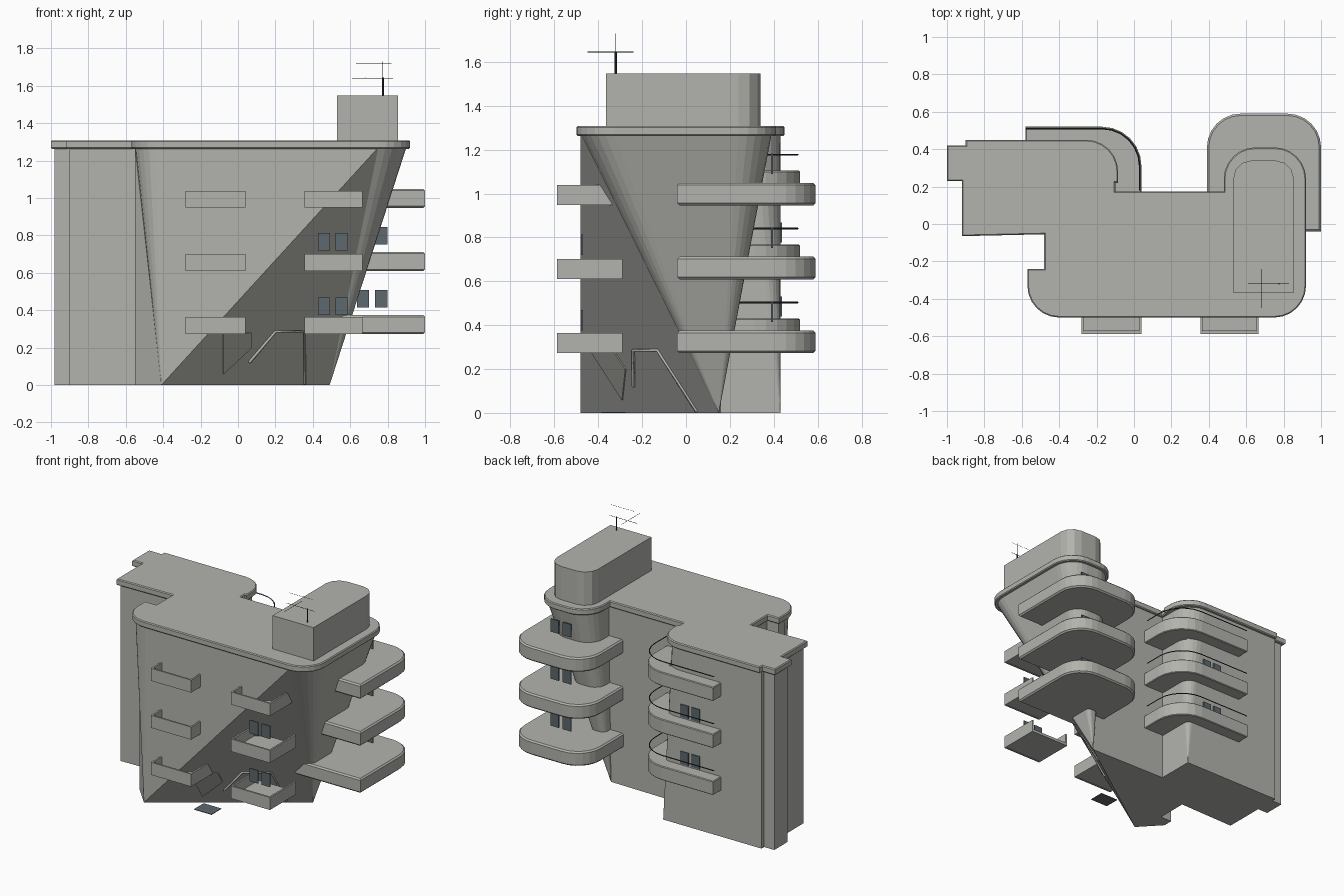
import bpy, bmesh, math
from mathutils import Vector

if "Cube" in bpy.data.objects:
    bpy.data.objects.remove(bpy.data.objects["Cube"])

def mat(name, c):
    m = bpy.data.materials.new(name)
    m.diffuse_color = (*c, 1)
    m.use_nodes = True
    m.node_tree.nodes["Principled BSDF"].inputs["Base Color"].default_value = m.diffuse_color
    return m

CONCRETE = mat("warm_grey_concrete", (0.45, 0.45, 0.42))
GLASS = mat("slate_glass", (0.11, 0.14, 0.155))
METAL = mat("dark_metal", (0.03, 0.035, 0.04))

def finish(bm, name, m):
    bmesh.ops.recalc_face_normals(bm, faces=bm.faces)
    me = bpy.data.meshes.new(name)
    bm.to_mesh(me)
    bm.free()
    ob = bpy.data.objects.new(name, me)
    me.materials.append(m)
    bpy.context.collection.objects.link(ob)
    return ob

def arc(cx, cy, r, a0, a1, n=6):
    return [(cx + r * math.cos(math.radians(a0 + (a1 - a0) * i / n)),
             cy + r * math.sin(math.radians(a0 + (a1 - a0) * i / n))) for i in range(n + 1)]

def prism(name, pts, z0, z1, m=CONCRETE, chamfer=0):
    bm = bmesh.new()
    f = bm.faces.new([bm.verts.new((x, y, z0)) for x, y in pts])
    ext = bmesh.ops.extrude_face_region(bm, geom=[f])
    bmesh.ops.translate(bm, vec=(0, 0, z1 - z0),
                        verts=[v for v in ext["geom"] if isinstance(v, bmesh.types.BMVert)])
    if chamfer:
        edges = [e for e in bm.edges if abs(e.verts[0].co.z - e.verts[1].co.z) < 1e-5]
        bmesh.ops.recalc_face_normals(bm, faces=bm.faces)
        bmesh.ops.bevel(bm, geom=edges, offset=chamfer, segments=1, affect='EDGES')
    return finish(bm, name, m)

def box(name, x0, x1, y0, y1, z0, z1, m=CONCRETE):
    return prism(name, [(x0, y0), (x1, y0), (x1, y1), (x0, y1)], z0, z1, m)

def tube(name, pts, r, m):
    cu = bpy.data.curves.new(name, 'CURVE')
    cu.dimensions = '3D'
    cu.bevel_depth = r
    cu.bevel_resolution = 0
    cu.use_fill_caps = True
    sp = cu.splines.new('POLY')
    sp.points.add(len(pts) - 1)
    for p, c in zip(sp.points, pts):
        p.co = (*c, 1)
    cu.materials.append(m)
    ob = bpy.data.objects.new(name, cu)
    bpy.context.collection.objects.link(ob)

# Tapering walls: each top point is paired with a foot point
FL, APEX, BC = (-.41, -.48), (.49, .15), (-.12, .43)
same = lambda pts: [(p, p) for p in pts]
to = lambda pts, foot: [(p, foot) for p in pts]
pairs = same([(-.90, -.045), (-.46, -.035), (-.46, -.26), (-.55, -.26), (-.55, -.33)])
pairs += to(arc(-.40, -.33, .15, 180, 270), FL) + [((.75, -.48), FL)]
pairs += to(arc(.75, -.33, .15, 270, 360) + arc(.75, .24, .15, 0, 90)
            + arc(.65, .24, .15, 90, 180) + [(.50, .16)], APEX)
pairs += same([(-.12, .16)])
pairs += to(arc(-.27, .28, .15, 0, 90), BC)
pairs += same([(-.90, .43), (-.90, .40), (-.98, .40), (-.98, .25), (-.90, .25)])
bm = bmesh.new()
cache = {}
def vert(p, z):
    k = (round(p[0], 4), round(p[1], 4), z)
    if k not in cache:
        cache[k] = bm.verts.new(k)
    return cache[k]
def poly(vs):
    vs = list(dict.fromkeys(vs))
    if len(vs) > 2:
        bm.faces.new(vs)
for (t0, b0), (t1, b1) in zip(pairs, pairs[1:] + pairs[:1]):
    poly([vert(b0, 0), vert(b1, 0), vert(t1, 1.27), vert(t0, 1.27)])
poly([vert(t, 1.27) for t, b in pairs])
poly([vert(b, 0) for t, b in pairs])
finish(bm, "tapered_walls", CONCRETE)

# Roof slab
roof = [(-.92, -.065), (-.48, -.055), (-.48, -.24), (-.57, -.24)]
roof += arc(-.40, -.33, .17, 180, 270) + arc(.75, -.33, .17, 270, 360)
roof += arc(.75, .24, .17, 0, 90) + arc(.65, .24, .17, 90, 180)
roof += [(.48, .175), (-.10, .175), (-.10, .22), (-.085, .22)] + arc(-.255, .28, .17, 0, 90)
roof += [(-.90, .45), (-.90, .42), (-1, .42), (-1, .23), (-.92, .23)]
prism("roof_slab", roof, 1.263, 1.308, chamfer=.006)

# Rooftop plant room
prism("rooftop_room", [(.53, -.365), (.855, -.365)] + arc(.755, .24, .10, 0, 90, 3)
      + arc(.63, .24, .10, 90, 180, 3), 1.30, 1.547)

# Antenna
AX, AY = .775, -.32
tube("antenna_mast", [(AX, AY, 1.54), (AX, AY, 1.645)], .005, METAL)
tube("antenna_tip", [(AX, AY, 1.64), (AX, AY, 1.73)], .0015, METAL)
tube("antenna_bar_long", [(.61, AY, 1.64), (.83, AY, 1.64)], .0015, METAL)
tube("antenna_bar_top", [(.63, AY, 1.72), (.82, AY, 1.72)], .001, METAL)
tube("antenna_bar_cross", [(.68, -.45, 1.645), (.68, -.24, 1.645)], .0015, METAL)

tower = [(.39, -.04), (1, -.04)] + arc(.82, .41, .18, 0, 90) + arc(.57, .41, .18, 90, 180)
edge = arc(-.17, .31, .21, 0, 90)
wing = [(-.58, .40), (-.15, .40), (-.15, .16), (.04, .16)] + edge + [(-.58, .52)]
rail = [(.03, .18)] + arc(-.17, .31, .20, 0, 90) + [(-.58, .51)]

def window_pair(name, xs, y, z0, z1):
    for i, x in enumerate(xs):
        box(f"{name}_{i}", x - .033, x + .033, y - .004, y + .004, z0, z1, GLASS)

for k in range(3):
    dz = .337 * k
    # Rounded tower balconies and wing balconies with rails
    prism(f"tower_balcony_{k}", tower, .272 + dz, .375 + dz, chamfer=.01)
    prism(f"wing_balcony_{k}", wing, .33 + dz, .43 + dz, chamfer=.005)
    tube(f"wing_rail_{k}", [(x, y, .503 + dz) for x, y in rail], .004, METAL)
    window_pair(f"tower_window_{k}", (.668, .765), .392, .415 + dz, .508 + dz)
    if k < 2:
        window_pair(f"wing_window_{k}", (-.38, -.29), .433, .44 + dz, .53 + dz)
        window_pair(f"front_window_{k}", (.46, .555), -.474, .375 + dz + .008 * k, .468 + dz + .008 * k)
    # Open box balconies on the front
    for side, x0, x1 in (("left", -.28, .04), ("right", .355, .665)):
        z0, z1, t = .274 + dz, .364 + dz, .012
        box(f"{side}_balcony_floor_{k}", x0 + t, x1 - t, -.585 + t, -.29, z0, z0 + .02)
        prism(f"{side}_balcony_parapet_{k}",
              [(x0, -.29), (x0, -.588), (x1, -.588), (x1, -.29), (x1 - t, -.29),
               (x1 - t, -.588 + t), (x0 + t, -.588 + t), (x0 + t, -.29)], z0, z1)

# Entrance: canopy plate and door frame lying on the leaning wall, mat on the ground
bm = bmesh.new()
n = Vector((.794, -1.134, -.731)).normalized() * .006
quad = [(-.08, -.43, .28), (.07, -.324, .28), (.07, -.273, .20), (-.08, -.288, .06)]
f = bm.faces.new([bm.verts.new(Vector(p) + n) for p in quad])
ext = bmesh.ops.extrude_face_region(bm, geom=[f])
bmesh.ops.translate(bm, vec=-n, verts=[v for v in ext["geom"] if isinstance(v, bmesh.types.BMVert)])
finish(bm, "entrance_canopy", CONCRETE)
tube("entrance_frame", [(.06, -.24, .12), (.20, -.24, .285), (.355, -.13, .285), (.355, .05, .006)],
     .008, CONCRETE)
box("entrance_mat", -.08, .06, -.385, -.275, 0, .004, GLASS)
